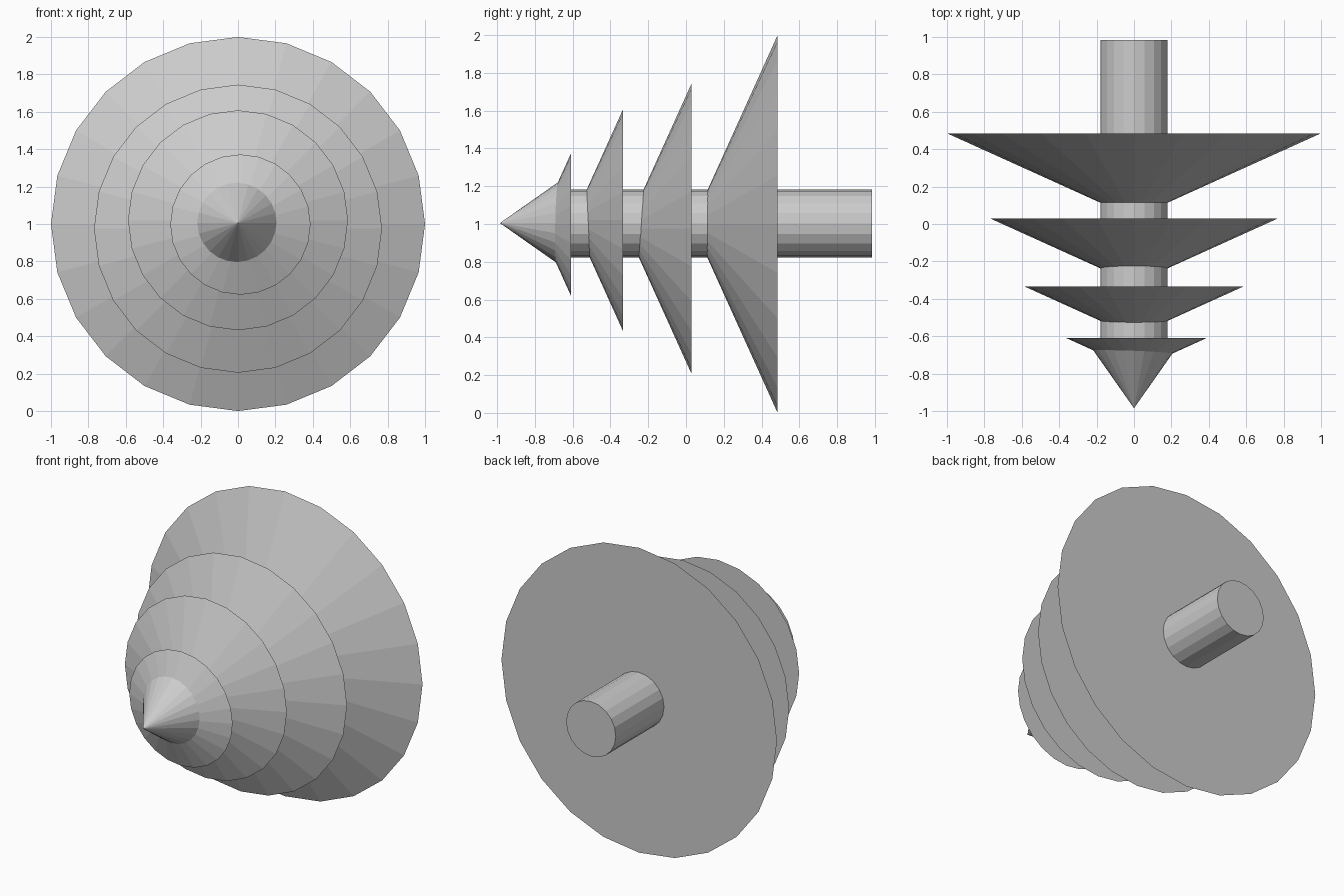
import bpy
from math import radians

old = bpy.data.objects.get("Cube")
if old:
    bpy.data.objects.remove(old, do_unlink=True)

GREY = (0.6, 0.6, 0.6, 1.0)
grey = bpy.data.materials.new("light_grey")
grey.use_nodes = True
grey.diffuse_color = GREY
grey.node_tree.nodes["Principled BSDF"].inputs["Base Color"].default_value = GREY


def add_cone(name, x, z, tip_y, base_y, radius, sides=24):
    """Capped cone lying along y, its point towards the front."""
    bpy.ops.mesh.primitive_cone_add(
        vertices=sides, radius1=radius, radius2=0, depth=base_y - tip_y,
        location=(x, (tip_y + base_y) / 2, z), rotation=(radians(90), 0, 0))
    finish(name)


def finish(name):
    obj = bpy.context.object
    obj.name = name
    obj.data.name = name
    obj.data.materials.append(grey)
    bpy.ops.object.shade_flat()


# Tiers: name, centre x, centre z, base y, radius
SLOPE = 2.21
tiers = [
    ("large_tier", 0, 1.0, 0.485, 1.0),
    ("second_tier", 0, 0.975, 0.03, 0.77),
    ("third_tier", 0, 1.02, -0.333, 0.588),
    ("small_tier", 0.013, 0.997, -0.61, 0.375),
]
for name, x, z, base_y, radius in tiers:
    add_cone(name, x, z, base_y - radius / SLOPE, base_y, radius)

# Pointed tip
add_cone("tip", 0, 1.005, -0.985, -0.665, 0.225)

# Trunk running through the tiers
bpy.ops.mesh.primitive_cylinder_add(
    vertices=20, radius=0.18, depth=1.685,
    location=(0, 0.1425, 1.003), rotation=(radians(90), 0, 0))
finish("trunk")
